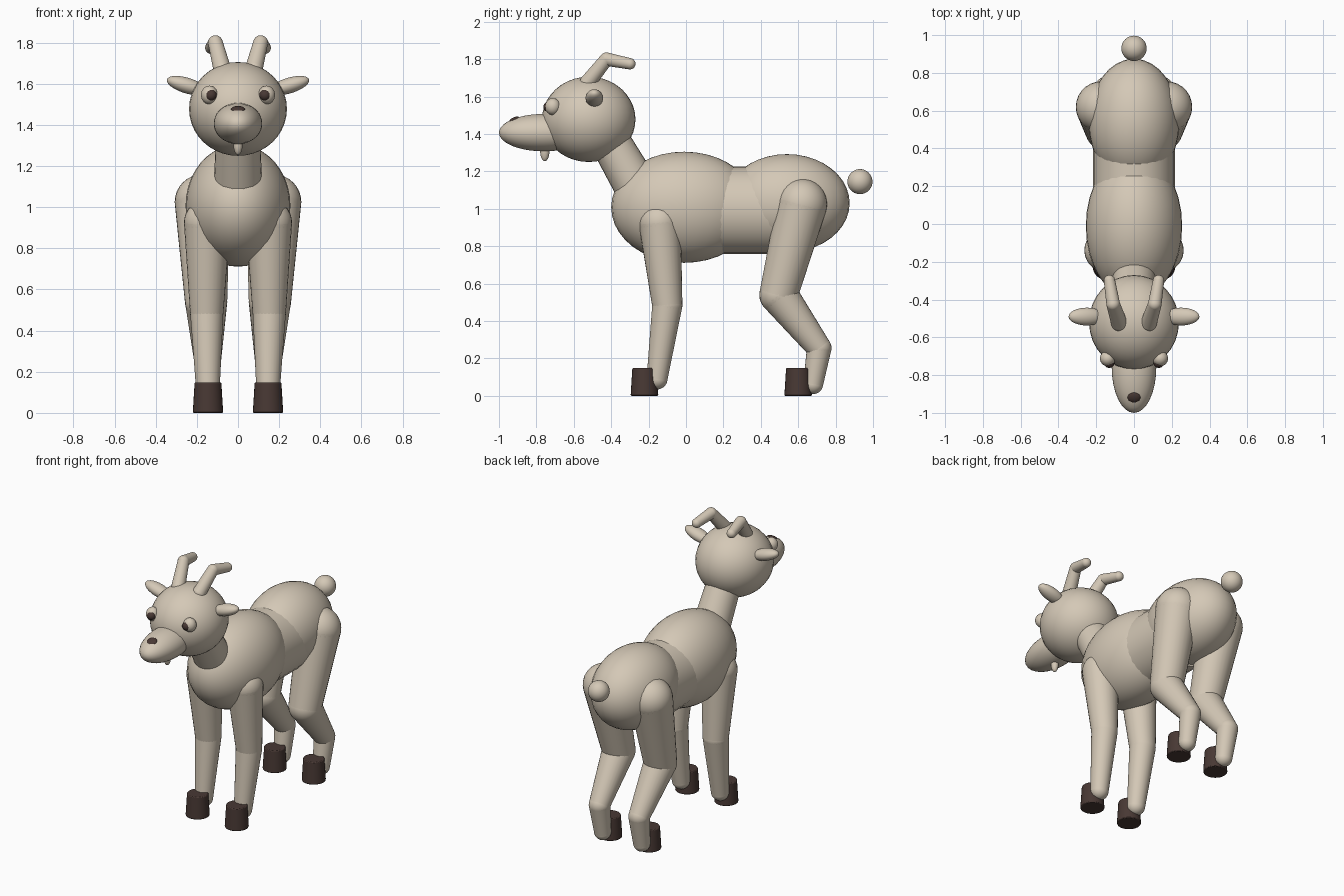
import bpy, bmesh, math
from mathutils import Matrix, Vector

cube = bpy.data.objects.get("Cube")
if cube:
    bpy.data.objects.remove(cube, do_unlink=True)


def material(name, rgb):
    m = bpy.data.materials.new(name)
    m.use_nodes = True
    m.diffuse_color = (*rgb, 1)
    m.node_tree.nodes["Principled BSDF"].inputs["Base Color"].default_value = (*rgb, 1)
    m.node_tree.nodes["Principled BSDF"].inputs["Roughness"].default_value = 0.8
    return m


CREAM = material("warm cream", (0.66, 0.58, 0.47))
BROWN = material("dark brown", (0.065, 0.04, 0.034))


def finish(bm, name, mat):
    mesh = bpy.data.meshes.new(name)
    bm.to_mesh(mesh)
    bm.free()
    mesh.materials.append(mat)
    ob = bpy.data.objects.new(name, mesh)
    bpy.context.collection.objects.link(ob)
    bpy.ops.object.select_all(action='DESELECT')
    ob.select_set(True)
    bpy.context.view_layer.objects.active = ob
    bpy.ops.object.shade_smooth_by_angle(angle=math.radians(35))
    return ob


def ellipsoid(name, center, radii, mat=CREAM, tilt=0.0, axis='Y'):
    bm = bmesh.new()
    bmesh.ops.create_uvsphere(bm, u_segments=32, v_segments=20, radius=1)
    bm.transform(Matrix.Translation(center) @ Matrix.Rotation(tilt, 4, axis)
                 @ Matrix.Diagonal((*radii, 1)))
    return finish(bm, name, mat)


def limb(name, joints, balls=True, mat=CREAM):
    """Tapered segments through (point, radius) joints, rounded at each joint."""
    bm = bmesh.new()
    for (a, ra), (b, rb) in zip(joints, joints[1:]):
        a, b = Vector(a), Vector(b)
        turn = (b - a).to_track_quat('Z', 'Y').to_matrix().to_4x4()
        bmesh.ops.create_cone(bm, cap_ends=not balls, segments=28, radius1=ra, radius2=rb,
                              depth=(b - a).length,
                              matrix=Matrix.Translation((a + b) / 2) @ turn)
    if balls:
        for p, r in joints:
            bmesh.ops.create_uvsphere(bm, u_segments=28, v_segments=16, radius=r,
                                      matrix=Matrix.Translation(p))
    return finish(bm, name, mat)


# Body
ellipsoid("chest", (0, -0.01, 1.008), (0.255, 0.39, 0.297))
ellipsoid("rump", (0, 0.54, 1.03), (0.24, 0.335, 0.262))
waist = limb("waist", [((0, 0, 0), 1), ((0, 0.4, 0), 1)], balls=False)
waist.data.transform(Matrix.Translation((0, 0.08, 0.992)) @ Matrix.Diagonal((0.217, 1, 0.234, 1)))
ellipsoid("tail", (0, 0.93, 1.145), (0.067,) * 3)

# Neck and head
limb("neck", [((0, -0.44, 1.42), 0.105), ((0, -0.25, 1.09), 0.118)], balls=False)
ellipsoid("head", (0, -0.52, 1.478), (0.238, 0.25, 0.228))
ellipsoid("muzzle", (0, -0.76, 1.407), (0.118, 0.24, 0.1))
ellipsoid("nose", (0, -0.918, 1.475), (0.034, 0.03, 0.014), BROWN, math.radians(25), 'X')
ellipsoid("beard", (0, -0.755, 1.31), (0.023, 0.025, 0.056))

# Paired parts: s = 1 is the model's left
for s, side in ((1, "left"), (-1, "right")):
    ellipsoid(side + "_eye", (s * 0.139, -0.712, 1.546), (0.041, 0.041, 0.045))
    ellipsoid(side + "_pupil", (s * 0.131, -0.737, 1.545), (0.027, 0.025, 0.027), BROWN)
    ellipsoid(side + "_ear", (s * 0.25, -0.49, 1.592), (0.1, 0.047, 0.038),
              tilt=-s * math.radians(17))
    limb(side + "_horn", [((s * 0.078, -0.525, 1.675), 0.043),
                          ((s * 0.11, -0.425, 1.8), 0.036),
                          ((s * 0.13, -0.3, 1.775), 0.03)])
    limb(side + "_front_leg", [((s * 0.15, -0.14, 0.925), 0.113),
                               ((s * 0.152, -0.1, 0.485), 0.081),
                               ((s * 0.146, -0.155, 0.09), 0.056)])
    limb(side + "_hind_leg", [((s * 0.173, 0.62, 1.025), 0.135),
                              ((s * 0.155, 0.495, 0.54), 0.103),
                              ((s * 0.148, 0.712, 0.255), 0.066),
                              ((s * 0.146, 0.68, 0.062), 0.053)])
    for end, y in (("front", -0.222), ("hind", 0.6)):
        hoof = limb(f"{side}_{end}_hoof", [((s * 0.146, y, 0), 0.074), ((s * 0.146, y, 0.148), 0.065)],
                    balls=False, mat=BROWN)
        bevel = hoof.modifiers.new("soft rim", 'BEVEL')
        bevel.width = 0.005
        bevel.segments = 2
